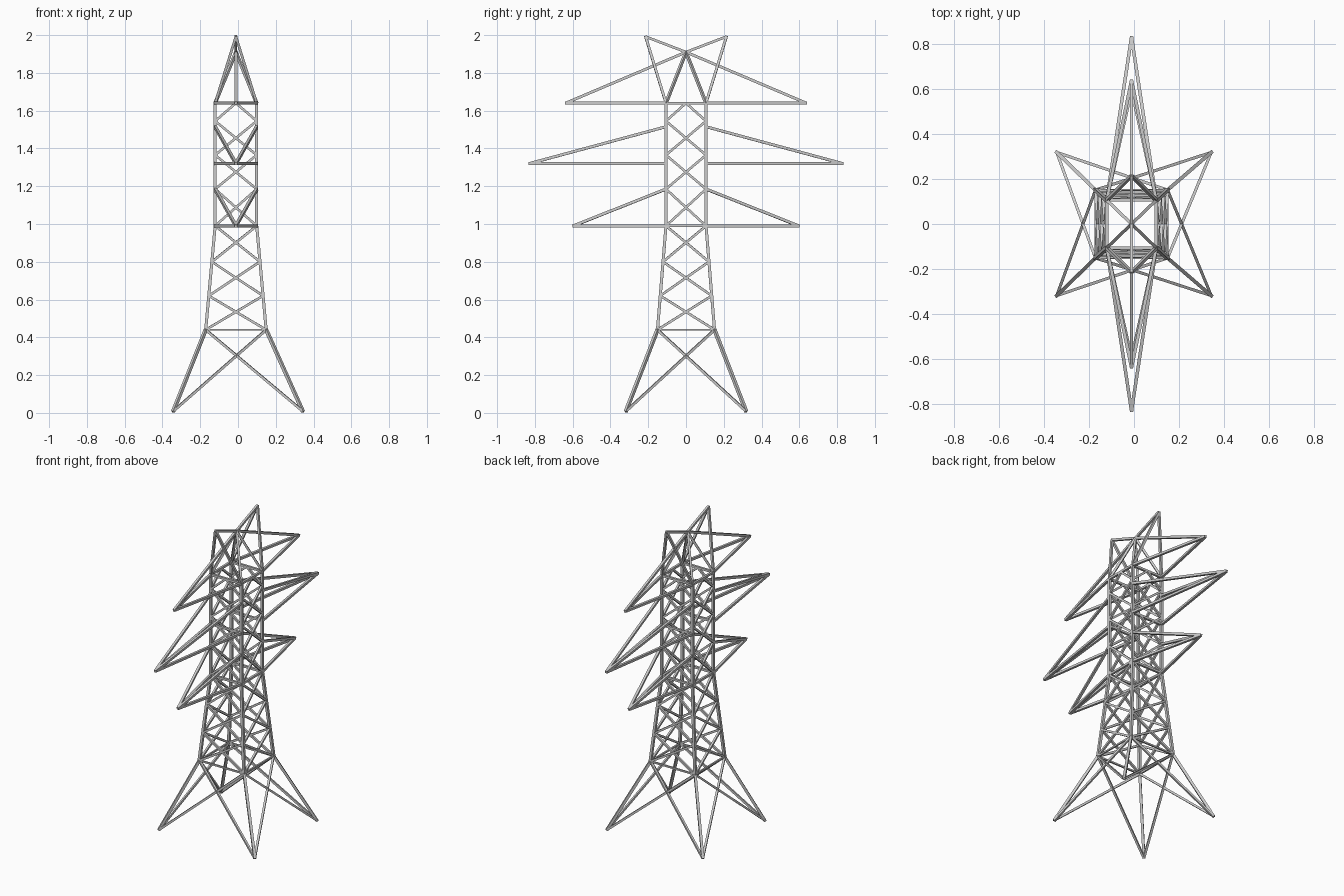
import bpy, bmesh
from mathutils import Vector, Matrix

if "Cube" in bpy.data.objects:
    bpy.data.objects.remove(bpy.data.objects["Cube"])

CX = -0.011          # the shaft sits slightly left of the feet's centre
SIGNS = ((-1, -1), (1, -1), (1, 1), (-1, 1))


def bars(name, pairs, w):
    """One object made of straight square bars between point pairs."""
    bm = bmesh.new()
    for a, b in pairs:
        a, b = Vector(a), Vector(b)
        d = b - a
        z = d.normalized()
        ref = Vector((0, 0, 1)) if abs(z.z) < 0.9 else Vector((0, 1, 0))
        x = ref.cross(z).normalized()
        y = z.cross(x)
        rot = Matrix((x, y, z)).transposed().to_4x4()
        m = Matrix.Translation((a + b) / 2) @ rot @ Matrix.Diagonal((w, w, d.length + w * 0.3, 1))
        bmesh.ops.create_cube(bm, size=1, matrix=m)
    me = bpy.data.meshes.new(name)
    bm.to_mesh(me)
    bm.free()
    ob = bpy.data.objects.new(name, me)
    bpy.context.collection.objects.link(ob)
    return ob


def ring(z):
    """Four shaft corners at height z."""
    t = max(0, min(1, (0.99 - z) / 0.55))
    hx, hy = 0.110 + 0.050 * t, 0.106 + 0.045 * t
    return [(CX + sx * hx, sy * hy, z) for sx, sy in SIGNS]


def loop(r):
    return [(r[i], r[(i + 1) % 4]) for i in range(4)]


def cross(lo, hi):
    """X bracing on all four faces between two rings."""
    out = []
    for i in range(4):
        j = (i + 1) % 4
        out += [(lo[i], hi[j]), (lo[j], hi[i])]
    return out


feet = [(sx * 0.343, sy * 0.318, 0.009) for sx, sy in SIGNS]
waist, shoulder, top = ring(0.44), ring(0.99), ring(1.64)

# splayed legs and their bracing
bars("legs", list(zip(feet, waist)), 0.016)
bars("leg_braces", cross(feet, waist), 0.013)

# shaft corner posts
bars("shaft_posts", list(zip(waist, shoulder)) + list(zip(shoulder, top)), 0.016)

# shaft lattice, ending in a half bay under the top frame
levels = [0.44, 0.62, 0.80, 0.99, 1.185, 1.365, 1.545]
lattice = []
for a, b in zip(levels, levels[1:]):
    lattice += cross(ring(a), ring(b))
last = ring(levels[-1])
for i in range(4):
    j = (i + 1) % 4
    mid = (Vector(top[i]) + Vector(top[j])) / 2
    lattice += [(last[i], mid), (last[j], mid)]
bars("shaft_lattice", lattice, 0.013)

# horizontal frames
bars("waist_frame", loop(waist), 0.010)
mid = ring(1.32)
bars("arm_frames", loop(shoulder) + loop(top) + [(mid[0], mid[1]), (mid[2], mid[3])], 0.014)

# cross arms on both sides
apex = (CX, 0, 1.91)
for label, reach, z, z_up in (("lower", 0.597, 0.99, 1.185),
                              ("middle", 0.83, 1.32, 1.515),
                              ("upper", 0.637, 1.64, None)):
    pairs = []
    for s, idx in ((-1, (0, 1)), (1, (2, 3))):
        tip = (CX, s * reach, z)
        pairs += [(ring(z)[i], tip) for i in idx]
        if z_up:
            pairs += [(ring(z_up)[i], tip) for i in idx]
        else:
            pairs.append((apex, tip))
    bars(label + "_arms", pairs, 0.015)

# peak: four rafters to the apex and two horns
peak = [(p, apex) for p in top]
for s, idx in ((-1, (0, 1)), (1, (2, 3))):
    horn = (CX, s * 0.214, 1.992)
    peak += [(top[i], horn) for i in idx] + [(apex, horn)]
bars("peak", peak, 0.014)
